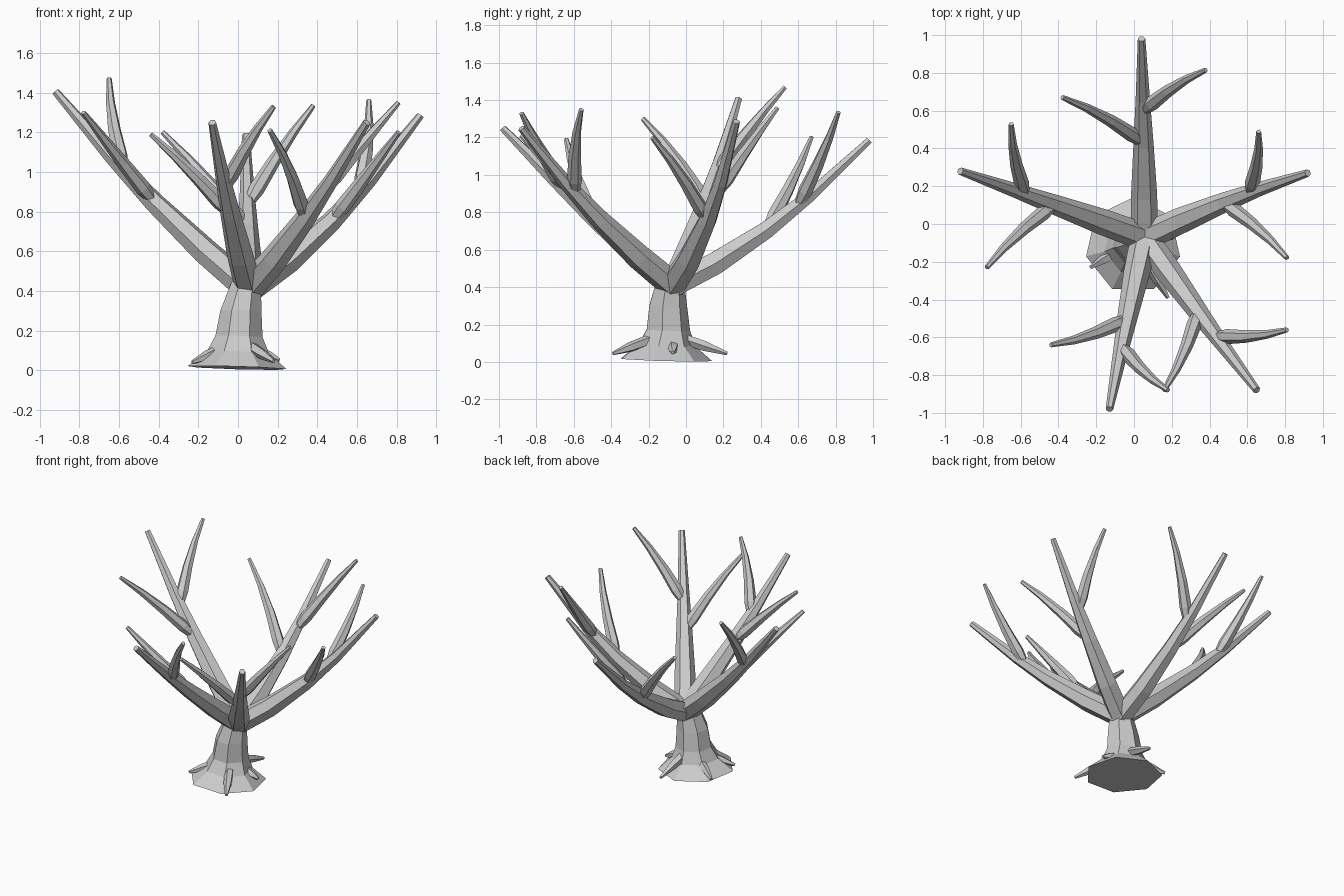
import bpy, bmesh, math
from mathutils import Vector

if "Cube" in bpy.data.objects:
    bpy.data.objects.remove(bpy.data.objects["Cube"], do_unlink=True)

grey = bpy.data.materials.new("pale_grey")
grey.use_nodes = True
colour = (0.6, 0.6, 0.6, 1)
grey.diffuse_color = colour
grey.node_tree.nodes["Principled BSDF"].inputs["Base Color"].default_value = colour


def skin_rings(name, rings):
    """Bridge equal-sized rings of points into a closed, flat-shaded tube."""
    bm = bmesh.new()
    loops = [[bm.verts.new(p) for p in ring] for ring in rings]
    sides = len(loops[0])
    for low, high in zip(loops, loops[1:]):
        for i in range(sides):
            j = (i + 1) % sides
            bm.faces.new((low[i], low[j], high[j], high[i]))
    bm.faces.new(loops[0][::-1])
    bm.faces.new(loops[-1])
    bmesh.ops.recalc_face_normals(bm, faces=bm.faces)
    mesh = bpy.data.meshes.new(name)
    bm.to_mesh(mesh)
    bm.free()
    mesh.materials.append(grey)
    obj = bpy.data.objects.new(name, mesh)
    bpy.context.collection.objects.link(obj)


def on_curve(start, mid, tip, t):
    """Point on the parabola through start, mid (t = half) and tip."""
    return (start * (1 - t) * (1 - 2 * t) + mid * 4 * t * (1 - t)
            + tip * t * (2 * t - 1))


def limb(name, start, mid, tip, profile, sides=6):
    """Tapered tube along a bent path; profile holds (t, radius) pairs."""
    rings = []
    for t, radius in profile:
        centre = on_curve(start, mid, tip, t)
        along = (on_curve(start, mid, tip, t + 0.01)
                 - on_curve(start, mid, tip, t - 0.01)).normalized()
        u = along.cross(Vector((0, 0, 1))).normalized()
        v = along.cross(u)
        angles = [math.tau * i / sides for i in range(sides)]
        rings.append([centre + (u * math.cos(a) + v * math.sin(a)) * radius
                      for a in angles])
    skin_rings(name, rings)


# Flared seven-sided trunk with a slightly tilted foot
trunk = []
for x, y, z, radius in [(-.005, -.115, .012, .255), (0, -.11, .09, .16),
                        (.005, -.1, .17, .122), (.015, -.1, .3, .106),
                        (.045, -.085, .46, .072)]:
    ring = []
    for i in range(7):
        a = math.pi / 2 + math.tau * i / 7
        dx, dy = radius * math.cos(a), radius * math.sin(a)
        ring.append((x + dx, y + dy, z - .03 * (dx + dy)))
    trunk.append(ring)
skin_rings("trunk", trunk)

# Five main branches: middle, tip, then the tips of the outer and inner twigs
crown = Vector((.055, -.07, .41))
branches = {
    "back": [(.05, .45, .72), (.04, .98, 1.185), (.38, .815, 1.335), (-.38, .67, 1.2)],
    "left": [(.49, .12, .77), (.92, .27, 1.285), (.66, .49, 1.36), (.81, -.18, 1.2)],
    "right": [(-.44, .11, .865), (-.92, .28, 1.405), (-.65, .53, 1.47), (-.78, -.23, 1.3)],
    "front_right": [(-.04, -.52, .8), (-.13, -.98, 1.25), (.18, -.88, 1.33), (-.44, -.64, 1.19)],
    "front_left": [(.35, -.48, .78), (.65, -.88, 1.25), (.81, -.56, 1.35), (.16, -.88, 1.21)],
}
branch_profile = [(0, .073), (.22, .069), (.48, .053), (.7, .038), (1, .02)]
twig_profile = [(0, .025), (.14, .04), (.4, .033), (.7, .023), (1, .013)]
for side, points in branches.items():
    mid, tip, outer, inner = map(Vector, points)
    limb(side + "_branch", crown, mid, tip, branch_profile)
    # Twigs leave along their branch, then bend away from it
    lean = (tip - mid).normalized() * .028
    for label, t, end in (("outer", .64, outer), ("inner", .48, inner)):
        start = on_curve(crown, mid, tip, t)
        bend = (start + end) / 2 + lean
        limb(f"{side}_{label}_twig", start, bend, end, twig_profile)

# Short spiky roots around the foot
root_profile = [(0, .03), (.5, .028), (1, .01)]
roots = {
    "back": [(.03, -.02, .125), (.05, .22, .045)],
    "front": [(.07, -.2, .115), (.18, -.39, .045)],
    "front_right": [(-.08, -.14, .105), (-.23, -.23, .04)],
    "back_right": [(-.07, -.05, .105), (-.23, .04, .04)],
    "left": [(.1, -.07, .09), (.21, -.07, .05)],
}
for side, points in roots.items():
    start, tip = map(Vector, points)
    limb(side + "_root", start, (start + tip) / 2, tip, root_profile, 5)
